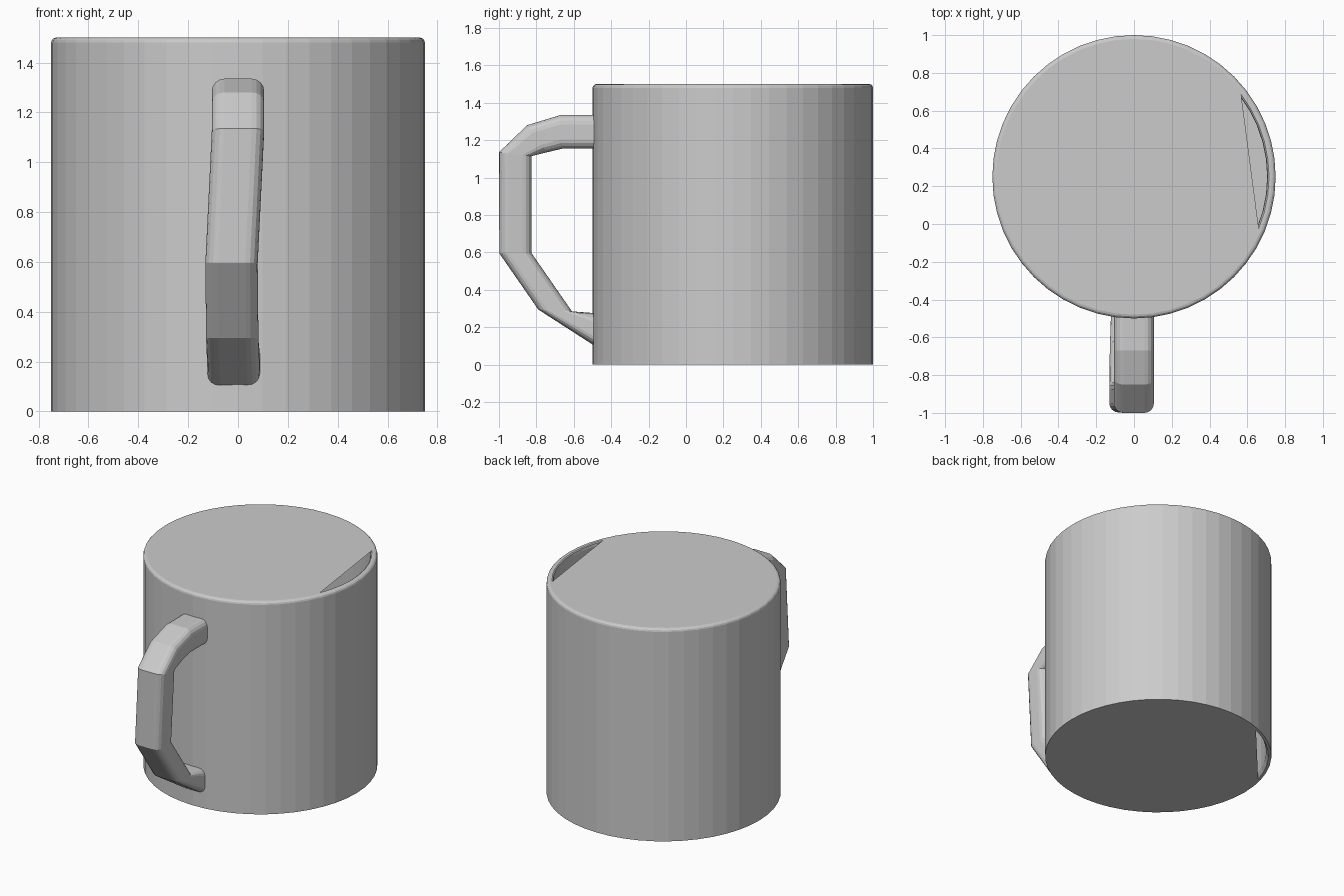
import bpy, bmesh, math
from mathutils import Vector

if "Cube" in bpy.data.objects:
    bpy.data.objects.remove(bpy.data.objects["Cube"])

SIDES = 48
CY = 0.25  # body axis position in y


def finish(bm, name):
    bmesh.ops.recalc_face_normals(bm, faces=bm.faces)
    mesh = bpy.data.meshes.new(name)
    bm.to_mesh(mesh)
    bm.free()
    obj = bpy.data.objects.new(name, mesh)
    bpy.context.collection.objects.link(obj)
    return obj


def bridge(bm, a, b):
    n = len(a)
    for i in range(n):
        bm.faces.new((a[i], a[(i + 1) % n], b[(i + 1) % n], b[i]))


def circle_point(r, z, i):
    a = 2 * math.pi * i / SIDES
    return (r * math.cos(a), CY + r * math.sin(a), z)


def cut_disc(name, r, z, first, last, up):
    """Flat disc with the slice between two rim steps left open."""
    bm = bmesh.new()
    steps = range(last, first + SIDES + 1)
    face = bm.faces.new([bm.verts.new(circle_point(r, z, i)) for i in steps])
    face.normal_update()
    if (face.normal.z > 0) != up:
        face.normal_flip()
    mesh = bpy.data.meshes.new(name)
    bm.to_mesh(mesh)
    bm.free()
    bpy.context.collection.objects.link(bpy.data.objects.new(name, mesh))


# Thin cup wall with a rounded rim
profile = [(0.75, 0), (0.75, 1.48), (0.747, 1.49), (0.74, 1.497), (0.73, 1.5),
           (0.715, 1.5), (0.708, 1.495), (0.705, 1.48), (0.715, 0.03), (0.73, 0)]
bm = bmesh.new()
rings = [[bm.verts.new(circle_point(r, z, i)) for i in range(SIDES)] for r, z in profile]
for k in range(len(rings)):
    bridge(bm, rings[k], rings[(k + 1) % len(rings)])
finish(bm, "cup_wall")

# Top and bottom discs, each with a narrow open slice
cut_disc("top_disc", 0.715, 1.5, -3, 5, True)
cut_disc("bottom_disc", 0.73, 0.0, 15, 22, False)

# Handle: outer (y, z), inner (y, z), centre x of each section
sections = [((-0.48, 1.335), (-0.48, 1.155), 0.0),
            ((-0.67, 1.335), (-0.66, 1.155), 0.0),
            ((-0.85, 1.28), (-0.745, 1.135), 0.0),
            ((-1.0, 1.135), (-0.825, 1.115), 0.0),
            ((-0.998, 0.595), (-0.825, 0.595), -0.026),
            ((-0.79, 0.295), (-0.61, 0.285), -0.023),
            ((-0.48, 0.095), (-0.48, 0.275), -0.017)]
HALF_W, R, CORNER = 0.105, 0.05, 4
bm = bmesh.new()
rings = []
for outer, inner, cx in sections:
    o, n = Vector((cx, *outer)), Vector((cx, *inner))
    mid, half = (o + n) / 2, (o - n).length / 2
    v = (o - n).normalized()
    ring = []
    for q, (sx, sv) in enumerate(((1, 1), (-1, 1), (-1, -1), (1, -1))):
        for s in range(CORNER + 1):
            a = math.pi / 2 * (q + s / CORNER)
            u = sx * (HALF_W - R) + R * math.cos(a)
            w = sv * (half - R) + R * math.sin(a)
            ring.append(bm.verts.new(mid + Vector((u, 0, 0)) + v * w))
    rings.append(ring)
for a, b in zip(rings, rings[1:]):
    bridge(bm, a, b)
bm.faces.new(rings[0])
bm.faces.new(rings[-1])
finish(bm, "handle")
